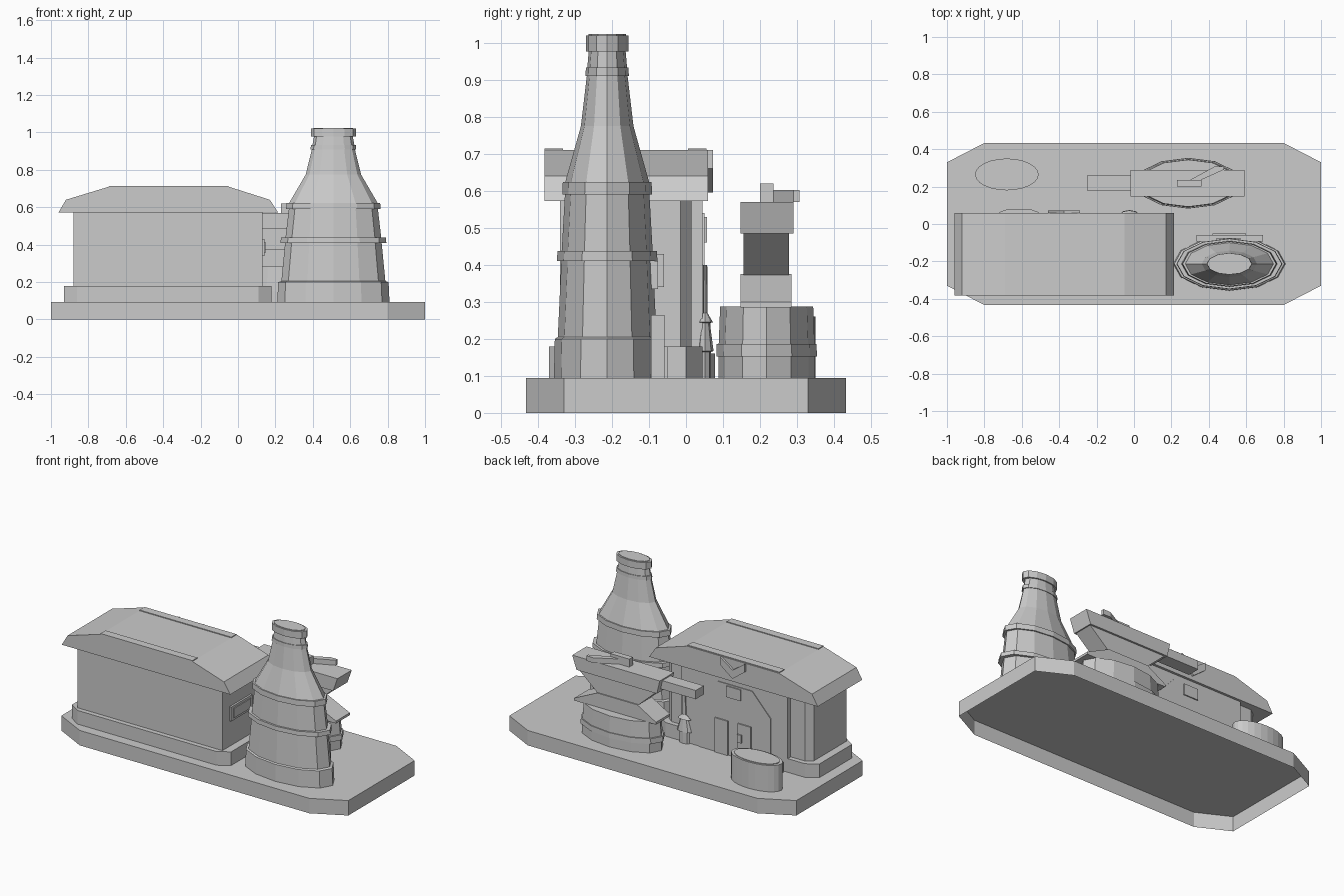
import bpy, bmesh, math
from mathutils import Vector

if "Cube" in bpy.data.objects:
    bpy.data.objects.remove(bpy.data.objects["Cube"], do_unlink=True)

grey = bpy.data.materials.new("plain_grey")
grey.use_nodes = True
COLOUR = (0.6, 0.6, 0.6, 1)
grey.diffuse_color = COLOUR
grey.node_tree.nodes["Principled BSDF"].inputs["Base Color"].default_value = COLOUR


def finish(name, bm):
    bmesh.ops.recalc_face_normals(bm, faces=bm.faces)
    mesh = bpy.data.meshes.new(name)
    bm.to_mesh(mesh)
    bm.free()
    mesh.materials.append(grey)
    obj = bpy.data.objects.new(name, mesh)
    bpy.context.collection.objects.link(obj)
    return obj


def prism(name, outline, low, high, axis="z", open_start=False):
    """Extrude an outline along z (points are x, y) or along y (points are x, z)."""
    bm = bmesh.new()

    def place(a, b, t):
        return Vector((a, b, t)) if axis == "z" else Vector((a, t, b))

    start = [bm.verts.new(place(a, b, low)) for a, b in outline]
    end = [bm.verts.new(place(a, b, high)) for a, b in outline]
    if not open_start:
        bm.faces.new(start)
    bm.faces.new(end)
    for i in range(len(outline)):
        bm.faces.new((start[i - 1], start[i], end[i], end[i - 1]))
    return finish(name, bm)


def box(name, x, y, z):
    return prism(name, [(x[0], y[0]), (x[1], y[0]), (x[1], y[1]), (x[0], y[1])], *z)


def chamfered(name, x, y, z, cx, cy, open_start=False):
    (l, r), (f, b) = x, y
    return prism(name, [(l + cx, f), (r - cx, f), (r, f + cy), (r, b - cy),
                        (r - cx, b), (l + cx, b), (l, b - cy), (l, f + cy)],
                 *z, open_start=open_start)


def oval_tower(name, centre, profile, sides, squash):
    """Stack oval rings from (radius, height) pairs and close both ends."""
    bm = bmesh.new()
    rings = []
    for radius, z in profile:
        angles = [2 * math.pi * i / sides for i in range(sides)]
        rings.append([bm.verts.new((centre[0] + radius * math.cos(a),
                                    centre[1] + radius * squash * math.sin(a), z)) for a in angles])
    for low, high in zip(rings, rings[1:]):
        for i in range(sides):
            j = (i + 1) % sides
            bm.faces.new((low[i], low[j], high[j], high[i]))
    bm.faces.new(rings[0])
    bm.faces.new(rings[-1])
    return finish(name, bm)


GROUND = 0.094

# Ground slab, an open-bottomed shell
chamfered("ground_slab", (-1, 1), (-0.433, 0.433), (0, GROUND), 0.2, 0.103, open_start=True)

# Main hall: plinth, walls and roof
chamfered("hall_plinth", (-0.93, 0.18), (-0.37, 0.045), (GROUND, 0.18), 0.07, 0.045)
prism("hall_walls", [(-0.88, -0.34), (0.13, -0.34), (0.13, -0.015), (0.09, 0.015),
                     (-0.84, 0.015), (-0.88, -0.015)], 0.18, 0.6)
prism("hall_roof", [(-0.96, 0.572), (-0.92, 0.64), (-0.69, 0.71), (-0.05, 0.71),
                    (0.17, 0.64), (0.215, 0.572)], -0.383, 0.06, "y")
for name, y in (("front_roof_strip", -0.383), ("back_roof_strip", 0.005)):
    box(name, (-0.69, -0.05), (y, y + 0.05), (0.705, 0.715))
box("end_window", (0.125, 0.142), (-0.27, -0.06), (0.34, 0.43))
box("end_window_pane", (0.135, 0.147), (-0.25, -0.08), (0.355, 0.415))

# Entrance on the back of the hall
MID = -0.375
box("entrance_block", (-0.74, 0.0), (0.0, 0.045), (GROUND, 0.58))
prism("entrance_arch", [(MID - 0.25, GROUND), (MID + 0.25, GROUND), (MID + 0.25, 0.4),
                        (MID + 0.12, 0.54), (MID - 0.12, 0.54), (MID - 0.25, 0.4)],
      0.04, 0.05, "y")
box("tall_door", (-0.33, -0.24), (0.045, 0.058), (GROUND, 0.31))
box("second_door", (-0.49, -0.4), (0.045, 0.058), (0.12, 0.315))
box("door_panel", (-0.43, -0.4), (0.05, 0.066), (0.2, 0.25))
box("entrance_sign", (-0.42, -0.32), (0.045, 0.057), (0.46, 0.53))
prism("roof_chevron", [(MID - 0.085, 0.71), (MID - 0.085, 0.66), (MID, 0.595),
                       (MID + 0.085, 0.66), (MID + 0.085, 0.71), (MID, 0.65)],
      0.055, 0.073, "y")
chamfered("wall_bench", (-0.72, -0.51), (0.045, 0.078), (GROUND, 0.16), 0.04, 0.015)

# Wall pipe with flared collar and foot
oval_tower("wall_pipe", (-0.025, 0.052),
           [(0.035, GROUND), (0.035, 0.165), (0.05, 0.167), (0.028, 0.243),
            (0.046, 0.245), (0.014, 0.27), (0.012, 0.4)], 8, 0.45)

# Storage tank
oval_tower("storage_tank", (-0.68, 0.265),
           [(0.17, GROUND), (0.17, 0.26), (0.15, 0.26), (0.15, 0.264)], 24, 0.5)

# Banded chimney tower
oval_tower("chimney_tower", (0.51, -0.213),
           [(0.3, GROUND), (0.295, 0.2), (0.278, 0.205), (0.258, 0.41), (0.283, 0.41),
            (0.28, 0.437), (0.256, 0.437), (0.238, 0.59), (0.253, 0.59), (0.25, 0.624),
            (0.236, 0.624), (0.148, 0.775), (0.115, 0.91), (0.122, 0.91), (0.12, 0.933),
            (0.112, 0.933), (0.104, 0.977), (0.12, 0.977), (0.12, 1.02),
            (0.105, 1.02), (0.105, 1.024)], 12, 0.48)
box("tower_doorway", (0.335, 0.69), (-0.094, -0.058), (GROUND, 0.265))
box("tower_door", (0.42, 0.6), (-0.06, -0.05), (GROUND, 0.18))
box("tower_window", (0.44, 0.57), (-0.11, -0.076), (0.335, 0.41))

# Round turret base
oval_tower("turret_base", (0.29, 0.218),
           [(0.272, GROUND), (0.272, 0.153), (0.283, 0.153), (0.281, 0.186),
            (0.27, 0.186), (0.262, 0.287)], 12, 0.48)

# Turret head: splayed foot, undercut neck and slab
prism("turret_foot", [(0.01, 0.285), (0.58, 0.285), (0.58, 0.3), (0.42, 0.375),
                      (0.14, 0.375), (0.01, 0.3)], 0.147, 0.285, "y")
prism("turret_neck", [(0.14, 0.37), (0.42, 0.37), (0.555, 0.487), (0.01, 0.487)],
      0.156, 0.278, "y")
prism("turret_slab", [(0.0, 0.485), (0.56, 0.485), (0.59, 0.57), (-0.02, 0.57)],
      0.147, 0.29, "y")
box("turret_barrel", (-0.25, 0.02), (0.18, 0.26), (0.505, 0.56))
box("turret_hatch", (0.23, 0.36), (0.2, 0.236), (0.565, 0.62))
prism("turret_rail", [(0.3, 0.236), (0.36, 0.236), (0.48, 0.29),
                      (0.48, 0.307), (0.43, 0.307)], 0.57, 0.602)
